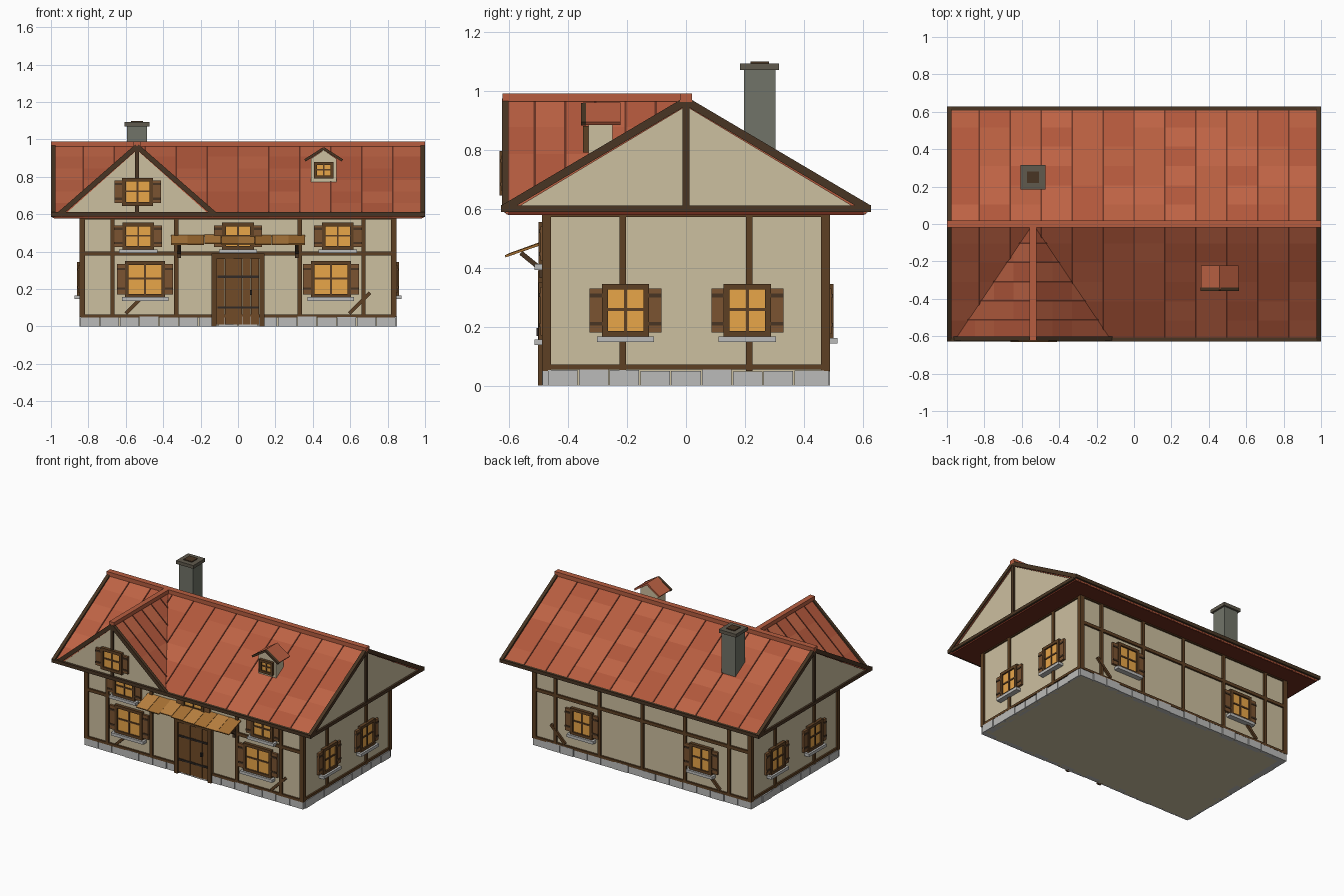
import bpy, bmesh, random
from math import pi, radians
from mathutils import Matrix, Vector

if "Cube" in bpy.data.objects:
    bpy.data.objects.remove(bpy.data.objects["Cube"])

random.seed(4)


def mat(name, r, g, b):
    m = bpy.data.materials.new(name)
    m.diffuse_color = [(c / 255) ** 2.2 for c in (r, g, b)] + [1]
    m.use_nodes = True
    m.node_tree.nodes["Principled BSDF"].inputs["Base Color"].default_value = m.diffuse_color
    return m


PLASTER = mat("plaster", 203, 190, 158)
TIMBER = mat("timber", 94, 66, 40)
DARK = mat("dark_trim", 74, 56, 40)
SHUTTER = mat("shutter_wood", 122, 84, 52)
DOOR = mat("door_wood", 112, 76, 44)
GLASS = mat("lit_glass", 232, 164, 74)
STONE = mat("stone", 186, 186, 184)
FLUE = mat("chimney_stone", 112, 115, 104)
CAP = mat("chimney_cap", 96, 90, 78)
IRON = mat("iron", 52, 46, 42)
SOFFIT = mat("soffit", 110, 48, 34)
TILES = [mat("tile_a", 182, 94, 66), mat("tile_b", 176, 88, 62), mat("tile_c", 188, 99, 70)]
SEAM = mat("tile_seam", 104, 54, 40)
PLANKS = [mat("awning_a", 184, 128, 66), mat("awning_b", 166, 112, 54)]
ID = Matrix.Identity(4)


def finish(name, bm, mats, M=ID):
    bm.transform(M)
    me = bpy.data.meshes.new(name)
    bm.to_mesh(me)
    bm.free()
    for m in mats:
        me.materials.append(m)
    ob = bpy.data.objects.new(name, me)
    bpy.context.collection.objects.link(ob)
    return ob


def boxes(name, items, m, M=ID):
    """Items are (x0, x1, y0, y1, z0, z1)."""
    bm = bmesh.new()
    for x0, x1, y0, y1, z0, z1 in items:
        T = Matrix.Translation(((x0 + x1) / 2, (y0 + y1) / 2, (z0 + z1) / 2))
        S = Matrix.Diagonal((x1 - x0, y1 - y0, z1 - z0, 1))
        bmesh.ops.create_cube(bm, size=1, matrix=T @ S)
    return finish(name, bm, [m], M)


def beams(name, segs, normal, w, d, m):
    """Square bars between point pairs; w across, d along normal."""
    bm = bmesh.new()
    for p, q in segs:
        p, q = Vector(p), Vector(q)
        z = (q - p).normalized()
        n = Vector(normal).normalized()
        R = Matrix((n.cross(z), n, -z)).transposed().to_4x4()
        S = Matrix.Diagonal((w, d, (q - p).length, 1))
        bmesh.ops.create_cube(bm, size=1, matrix=Matrix.Translation((p + q) / 2) @ R @ S)
    bmesh.ops.recalc_face_normals(bm, faces=bm.faces)
    return finish(name, bm, [m])


def prism(name, pts, axis, a, b, m):
    bm = bmesh.new()
    f = bm.faces.new([bm.verts.new((a, u, v) if axis == 'x' else (u, a, v)) for u, v in pts])
    ext = bmesh.ops.extrude_face_region(bm, geom=[f])
    vec = (b - a, 0, 0) if axis == 'x' else (0, b - a, 0)
    bmesh.ops.translate(bm, vec=vec, verts=[v for v in ext["geom"] if isinstance(v, bmesh.types.BMVert)])
    bmesh.ops.recalc_face_normals(bm, faces=bm.faces)
    return finish(name, bm, [m])


def slope(name, a, b, down, nu, nv, thick=0.02, seams=True):
    """Tiled roof slope hanging from ridge a-b along the down vector."""
    a, b, down = Vector(a), Vector(b), Vector(down)
    bm = bmesh.new()
    g = [[bm.verts.new(a + (b - a) * i / nu + down * j / nv) for j in range(nv + 1)] for i in range(nu + 1)]
    for i in range(nu):
        for j in range(nv):
            f = bm.faces.new((g[i][j], g[i + 1][j], g[i + 1][j + 1], g[i][j + 1]))
            f.material_index = random.randrange(3)
            f.normal_update()
            if f.normal.z < 0:
                f.normal_flip()
    ob = finish(name, bm, TILES)
    mod = ob.modifiers.new("thickness", 'SOLIDIFY')
    mod.thickness, mod.offset = thick, -1
    if seams:
        n = (b - a).cross(down)
        segs = [(a + (b - a) * i / nu, a + (b - a) * i / nu + down) for i in range(1, nu)]
        beams(name + "_seams", segs, n, 0.008, 0.006, SEAM)


def window(name, x, y, z0, w, h, angle=0, shutters=0.042, sill=True, f=0.02):
    M = Matrix.Translation((x, y, z0)) @ Matrix.Rotation(angle, 4, 'Z')
    W = w / 2
    boxes(name + "_glass", [(-W + f / 2, W - f / 2, -0.012, 0.005, f / 2, h - f / 2)], GLASS, M)
    boxes(name + "_frame", [(-W, -W + f, -0.022, 0, 0, h), (W - f, W, -0.022, 0, 0, h),
                            (-W, W, -0.022, 0, 0, f), (-W, W, -0.022, 0, h - f, h),
                            (-f / 4, f / 4, -0.017, 0, 0, h),
                            (-W, W, -0.017, 0, h * .52 - f / 4, h * .52 + f / 4)], TIMBER, M)
    if sill:
        boxes(name + "_sill", [(-W - .017, W + .017, -0.036, 0, -0.018, 0.002)], STONE, M)
    if shutters:
        sides = [(-W - shutters, -W), (W, W + shutters)]
        boxes(name + "_shutters", [(a, b, -0.016, 0, .015, h - .015) for a, b in sides], SHUTTER, M)
        boxes(name + "_hinges", [(a, b, -0.02, 0, z - .006, z + .006)
                                 for a, b in sides for z in (h * .25, h * .78)], DARK, M)


# Walls and stone plinth
boxes("walls", [(-.835, .835, -.475, .475, 0, .59)], PLASTER)
stones = []
for s in (-1, 1):
    for i in range(16):
        x = -.845 + i * 1.69 / 16
        stones.append((x + .002, x + .1036, *sorted((s * .45, s * random.uniform(.484, .489))), 0, random.uniform(.048, .054)))
    for i in range(9):
        y = -.47 + i * .94 / 9
        stones.append((*sorted((s * .8, s * random.uniform(.844, .849))), y + .002, y + .1024, 0, random.uniform(.048, .054)))
boxes("plinth_stones", stones, STONE)

# Timber frame
fr = [(sx * .832 - .015, sx * .832 + .015, sy * .473 - .015, sy * .473 + .015, .05, .59) for sx in (-1, 1) for sy in (-1, 1)]
for s in (-1, 1):
    y0, y1 = sorted((s * .46, s * .487))
    fr += [(x - .011, x + .011, y0, y1, .05, .59) for x in (-.67, -.33, .33, .67)]
    fr += [(-.84, .84, y0, y1, a, b) for a, b in ((.048, .065), (.38, .402), (.572, .59))]
    x0, x1 = sorted((s * .82, s * .846))
    fr += [(x0, x1, y - .011, y + .011, .05, .59) for y in (-.215, .215)]
    fr += [(x0, x1, -.48, .48, a, b) for a, b in ((.055, .072), (.572, .59))]
fr.append((-.011, .011, .46, .487, .05, .59))
boxes("timber_frame", fr, TIMBER)
beams("corner_braces", [((x, y, .07), (x + .11, y, .18)) for x in (-.6, .595) for y in (-.48, .48)],
      (0, 1, 0), .018, .018, TIMBER)

# Windows
for s, side in ((-1, "left"), (1, "right")):
    window(f"front_{side}_window", s * .497, -.478, .155, .215, .195)
    window(f"upper_{side}_window", s * .533, -.478, .41, .17, .145)
    window(f"back_{side}_window", s * .46, .478, .16, .17, .185, pi)
    for y in (-.205, .208):
        window(f"{side}_side_window", s * .838, y, .165, .16, .18, s * pi / 2)
window("upper_middle_window", 0, -.478, .41, .17, .145)
window("gable_window", -.537, -.61, .645, .165, .15, sill=False)

# Door
boxes("door_planks", [(-.115 + i * .046, -.071 + i * .046, -.492 - .003 * (i % 2), -.47, .012, .37) for i in range(5)], DOOR)
boxes("door_frame", [(-.142, -.115, -.502, -.47, 0, .385), (.115, .142, -.502, -.47, 0, .385),
                     (-.142, .142, -.502, -.47, .36, .39)], TIMBER)
boxes("door_iron", [(-.11, .11, -.5, -.49, .26, .272), (-.11, .11, -.5, -.49, .095, .107),
                    (.064, .076, -.508, -.49, .168, .195)], IRON)

# Awning over the door
for i in range(8):
    x = -.36 + i * .09
    d = random.uniform(-.006, .006)
    beams("awning_plank", [((x + .045, -.478, .487 + d / 3), (x + .045, -.608 + d, .441 + d / 2))],
          (0, -.33, .94), .088, .008, PLANKS[i % 2])
beams("awning_brackets", [((x, -.48, .385), (x, -.56, .45)) for x in (-.315, .315)], (1, 0, 0), .016, .016, DARK)
boxes("awning_posts", [(x - .009, x + .009, -.497, -.478, .365, .48) for x in (-.315, .315)], DARK)

# Main roof
prism("attic", [(-.6, .588), (.6, .588), (0, .952)], 'x', -.985, .985, PLASTER)
boxes("soffit", [(-.985, .985, -.605, .605, .578, .59)], SOFFIT)
for s, side in ((-1, "front"), (1, "back")):
    slope(f"roof_{side}", (-.992, 0, .97), (.992, 0, .97), (0, s * .62, -.372), 12, 6)
    boxes(f"eave_beam_{side}", [(-1, 1, s * .617 - .01, s * .617 + .01, .588, .612)], DARK)
boxes("ridge_cap", [(-1, 1, -.02, .02, .962, .99)], TILES[0])
for s in (-1, 1):
    beams("gable_rakes", [((s * .988, t * .622, .598), (s * .988, 0, .965)) for t in (-1, 1)], (1, 0, 0), .027, .024, DARK)
    boxes("gable_beams", [(s * .988 - .01, s * .988 + .01, -.62, .62, .588, .61),
                          (s * .986 - .01, s * .986 + .01, -.012, .012, .6, .955)], DARK)

# Front cross gable
CX = -.54
prism("cross_gable", [(CX - .405, .59), (CX + .405, .59), (CX, .95)], 'y', -.61, -.02, PLASTER)
for s, side in ((-1, "left"), (1, "right")):
    slope(f"cross_roof_{side}", (CX, -.615, .97), (CX, 0, .97), (s * .415, 0, -.37), 6, 4)
beams("cross_gable_rakes", [((CX + s * .415, -.613, .6), (CX, -.613, .963)) for s in (-1, 1)], (0, 1, 0), .027, .022, DARK)
boxes("cross_gable_beams", [(CX - .41, CX + .41, -.625, -.605, .588, .61),
                            (CX - .01, CX + .01, -.62, -.605, .6, .95)], DARK)
boxes("cross_ridge_cap", [(CX - .018, CX + .018, -.622, 0, .963, .99)], TILES[0])

# Small roof dormer
DX = .458
prism("dormer", [(DX - .068, .76), (DX + .068, .76), (DX + .068, .897), (DX, .943), (DX - .068, .897)], 'y', -.33, -.25, PLASTER)
window("dormer_window", DX, -.328, .79, .105, .09, shutters=0, sill=False, f=.016)
for s, side in ((-1, "left"), (1, "right")):
    slope(f"dormer_roof_{side}", (DX, -.35, .96), (DX, -.222, .96), (s * .1, 0, -.066), 1, 1, .012, False)
beams("dormer_trim", [((DX + s * .1, -.348, .888), (DX, -.348, .952)) for s in (-1, 1)], (0, 1, 0), .014, .018, DARK)

# Chimney
boxes("chimney", [(CX - .053, CX + .053, .197, .303, .7, 1.075)], FLUE)
boxes("chimney_cap", [(CX - .066, CX + .066, .184, .316, 1.07, 1.093)], CAP)
boxes("chimney_opening", [(CX - .032, CX + .032, .218, .282, 1.08, 1.099)], DARK)
